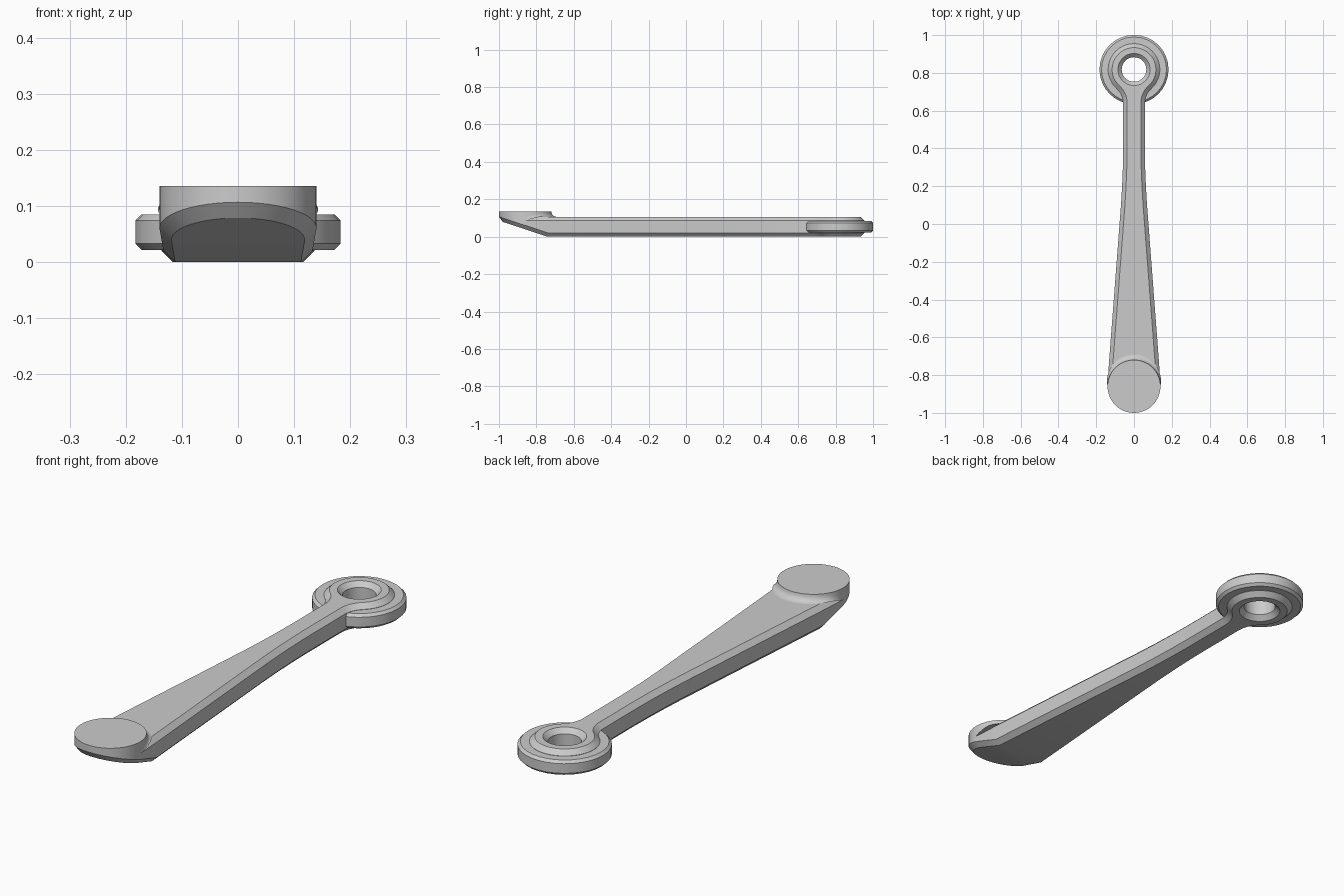
import bpy, bmesh
from math import sin, cos, pi, atan2, sqrt, radians

if "Cube" in bpy.data.objects:
    bpy.data.objects.remove(bpy.data.objects["Cube"])

HUB_Y, HUB_R = 0.818, 0.137
PAD_Y, PAD_R = -0.86, 0.14
BEND_Y = -0.74


def lift(y):
    """Rise of the underside beyond the bend near the pad."""
    return max(0.0, BEND_Y - y) * 0.33


def finish(name, bm):
    bmesh.ops.recalc_face_normals(bm, faces=bm.faces)
    me = bpy.data.meshes.new(name)
    bm.to_mesh(me)
    bm.free()
    ob = bpy.data.objects.new(name, me)
    bpy.context.collection.objects.link(ob)
    bpy.ops.object.select_all(action='DESELECT')
    ob.select_set(True)
    bpy.context.view_layer.objects.active = ob
    bpy.ops.object.shade_smooth_by_angle(angle=radians(25))
    return ob


# Right half of the lever outline, inset by d: hub arc, neck fillet, arm, tip arc
NECK_X, FIL_R = 0.057, 0.10
fx = NECK_X + FIL_R
fdy = -sqrt((HUB_R + FIL_R) ** 2 - fx ** 2)
A_END = atan2(fdy, fx)
N_HUB, N_FIL, N_TIP = 16, 6, 12


def half_outline(d):
    pts = []
    for i in range(N_HUB + 1):
        a = pi / 2 + (A_END - pi / 2) * i / N_HUB
        pts.append(((HUB_R - d) * cos(a), HUB_Y + (HUB_R - d) * sin(a)))
    for i in range(1, N_FIL + 1):
        a = A_END + pi + (pi - (A_END + pi)) * i / N_FIL
        pts.append((fx + (FIL_R + d) * cos(a), HUB_Y + fdy + (FIL_R + d) * sin(a)))
    for x, y in [(0.057, 0.4), (0.059, 0.3), (0.063, 0.2), (0.069, 0.1),
                 (0.133, BEND_Y)]:
        pts.append((x - d, y))
    for i in range(N_TIP + 1):
        a = -pi / 2 * i / N_TIP
        pts.append(((PAD_R - d) * cos(a), PAD_Y + (PAD_R - d) * sin(a)))
    return pts


K = N_HUB + N_FIL  # index where the hub region ends


def layer(bm, d, z, r_hole, z_hole, upper):
    """Outline and hole loops as (right, left) vertex lists."""
    outer, hole = [], []
    pts = half_outline(d)
    for s in (1, -1):
        col = []
        for i, (x, y) in enumerate(pts):
            zz = max(z, 0.026 + lift(y)) if upper else z + lift(y)
            shared = s == -1 and i in (0, len(pts) - 1)
            col.append(outer[0][i] if shared else bm.verts.new((s * x, y, zz)))
        outer.append(col)
        col = []
        for i in range(K + 1):
            a = pi / 2 - pi * i / K
            shared = s == -1 and i in (0, K)
            col.append(hole[0][i] if shared else
                       bm.verts.new((s * r_hole * cos(a), HUB_Y + r_hole * sin(a), z_hole)))
        hole.append(col)
    return outer, hole


def strip(bm, a, b):
    for i in range(len(a) - 1):
        vs = list(dict.fromkeys((a[i], a[i + 1], b[i + 1], b[i])))
        if len(vs) > 2:
            bm.faces.new(vs)


# Lever body with chamfered edges and chamfered eye
bm = bmesh.new()
layers = [layer(bm, 0.021, 0.0, 0.085, 0.0, False),
          layer(bm, 0.0, 0.021, 0.065, 0.021, False),
          layer(bm, 0.0, 0.086, 0.065, 0.086, True),
          layer(bm, 0.021, 0.106, 0.085, 0.106, True)]
for lo, hi in zip(layers, layers[1:]):
    for part in (0, 1):
        for side in (0, 1):
            strip(bm, lo[part][side], hi[part][side])
for outer, hole in (layers[0], layers[3]):
    for side in (0, 1):
        strip(bm, outer[side][:K + 1], hole[side])
    bm.faces.new((outer[0][K], outer[1][K], hole[0][K]))
    strip(bm, outer[0][K:], outer[1][K:])
finish("lever_body", bm)

# Flange ring around the eye
bm = bmesh.new()
SEG = 32
profile = [(0.10, 0.022), (0.172, 0.022), (0.183, 0.033),
           (0.183, 0.074), (0.172, 0.085), (0.10, 0.085)]
rings = [[bm.verts.new((r * cos(2 * pi * i / SEG), HUB_Y + r * sin(2 * pi * i / SEG), z))
          for i in range(SEG)] for r, z in profile]
for a, b in zip(rings, rings[1:] + rings[:1]):
    strip(bm, a + a[:1], b + b[:1])
finish("eye_flange", bm)

# Round pad, blended into the arm on its inner side
bm = bmesh.new()
SEG = 48
rings = []
for t in range(6):
    q = pi / 2 * t / 5
    ring = []
    for i in range(SEG):
        a = 2 * pi * i / SEG
        s = max(0.0, sin(a))
        r = PAD_R + 0.03 * s * (1 - cos(q))
        y = PAD_Y + r * sin(a)
        base = max(0.086, 0.026 + lift(y)) if sin(a) <= 0.01 else 0.086 + 0.02 * min(1, s * 2)
        ring.append(bm.verts.new((r * cos(a), y, base + (0.136 - base) * (1 - sin(q)))))
    rings.append(ring)
for a, b in zip(rings, rings[1:]):
    strip(bm, a + a[:1], b + b[:1])
bm.faces.new(rings[0])
finish("thumb_pad", bm)
